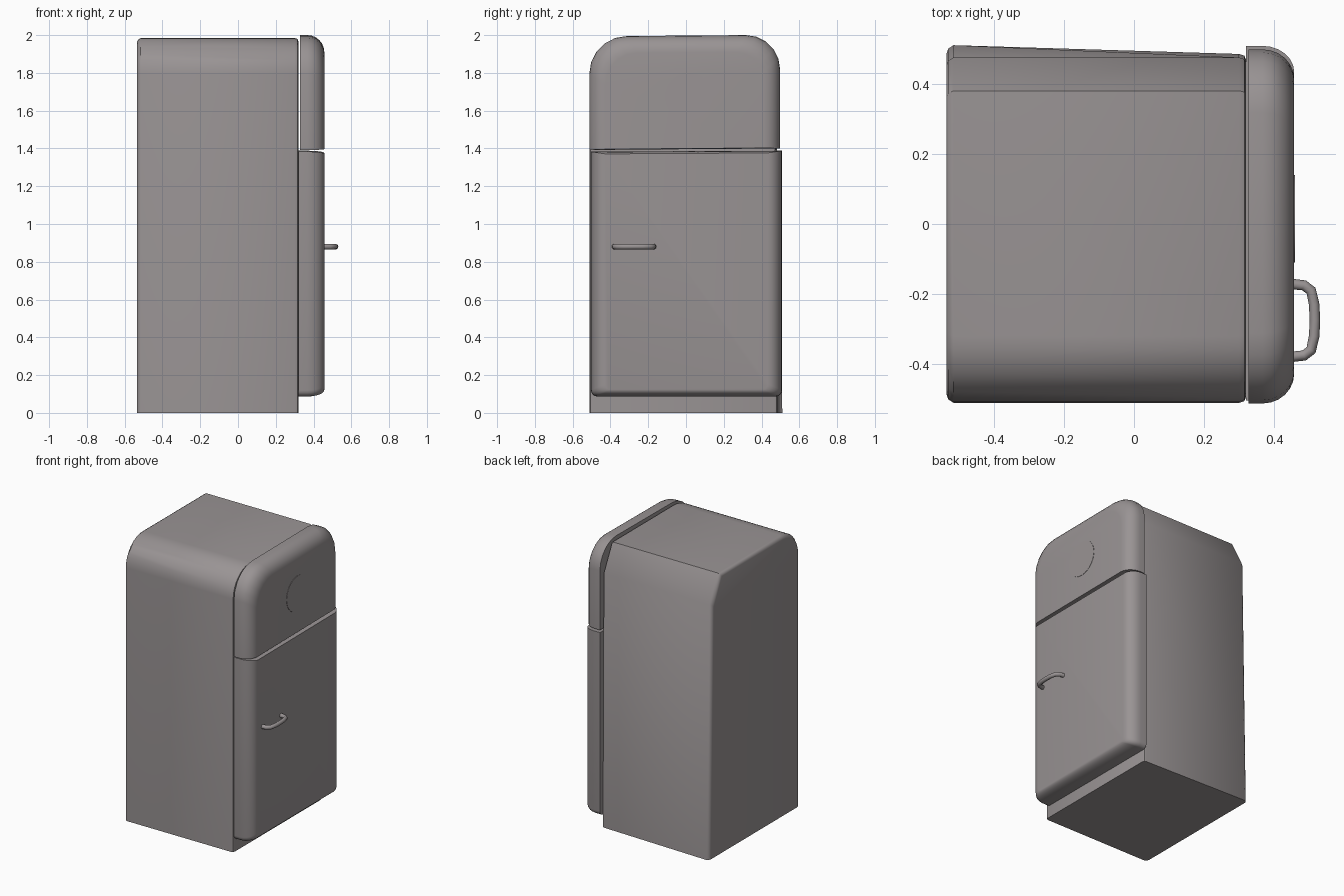
import bpy, bmesh
from math import cos, sin, pi, radians

cube = bpy.data.objects.get("Cube")
if cube:
    bpy.data.objects.remove(cube)

mat = bpy.data.materials.new("warm_grey_enamel")
mat.use_nodes = True
GREY = (0.32, 0.295, 0.297, 1)
mat.diffuse_color = GREY
mat.node_tree.nodes["Principled BSDF"].inputs["Base Color"].default_value = GREY


def finish(obj, angle=40):
    """Assign the material and smooth the rounded edges."""
    obj.data.materials.append(mat)
    bpy.ops.object.select_all(action='DESELECT')
    obj.select_set(True)
    bpy.context.view_layer.objects.active = obj
    bpy.ops.object.shade_smooth_by_angle(angle=radians(angle))


def arc(cy, cz, r, start, end, steps=6):
    """Points of a corner arc in the y-z plane, angles in degrees."""
    angles = [radians(start + (end - start) * i / steps) for i in range(steps + 1)]
    return [(cy + r * cos(a), cz + r * sin(a)) for a in angles]


def inset(points, side, top, bottom):
    """Pull an outline in by separate side, top and bottom amounts."""
    ys, zs = [p[0] for p in points], [p[1] for p in points]
    y0, y1, z0, z1 = min(ys), max(ys), min(zs), max(zs)
    return [(y0 + side + (y - y0) / (y1 - y0) * (y1 - y0 - 2 * side),
             z0 + bottom + (z - z0) / (z1 - z0) * (z1 - z0 - top - bottom))
            for y, z in points]


def loft(name, rings):
    """Skin a list of (x, outline) rings and cap both ends."""
    bm = bmesh.new()
    loops = [[bm.verts.new((x, y, z)) for y, z in pts] for x, pts in rings]
    n = len(loops[0])
    for a, b in zip(loops, loops[1:]):
        for i in range(n):
            j = (i + 1) % n
            bm.faces.new((a[i], a[j], b[j], b[i]))
    bm.faces.new(loops[0])
    bm.faces.new(loops[-1])
    bmesh.ops.recalc_face_normals(bm, faces=bm.faces)
    mesh = bpy.data.meshes.new(name)
    bm.to_mesh(mesh)
    bm.free()
    obj = bpy.data.objects.new(name, mesh)
    bpy.context.collection.objects.link(obj)
    finish(obj)
    return obj


def door(name, outline, x0, side, top, bottom, bulge=0.09, front=0.457, steps=6):
    """Slab whose front edge is rolled over by a quarter ellipse."""
    rings = [(x0, outline)]
    for i in range(steps + 1):
        a = pi / 2 * i / steps
        k = 1 - cos(a)
        rings.append((front - bulge + bulge * sin(a),
                      inset(outline, side * k, top * k, bottom * k)))
    return loft(name, rings)


# Cabinet: one round shoulder, one slanted shoulder, slightly skewed side
def cabinet_outline(foot):
    return ([(-0.51, 0), (foot, 0), (0.475, 1.80), (0.38, 1.985)]
            + arc(-0.32, 1.795, 0.19, 90, 180, 8))


back, front = cabinet_outline(0.51), cabinet_outline(0.485)
loft("cabinet", [(-0.535, inset(back, 0.025, 0.025, 0)),
                 (-0.53, inset(back, 0.01, 0.01, 0)),
                 (-0.515, back),
                 (0.30, front),
                 (0.315, inset(front, 0.005, 0.005, 0)),
                 (0.32, inset(front, 0.018, 0.018, 0))])

# Lower door
low = (arc(-0.47, 0.12, 0.033, 180, 270, 4) + arc(0.475, 0.12, 0.033, 270, 360, 4)
       + [(0.508, 1.388), (-0.503, 1.383)])
door("lower_door", low, 0.32, 0.075, 0.012, 0.035)

# Upper door with rounded top corners
high = ([(-0.512, 1.392), (0.498, 1.4)]
        + arc(0.318, 1.82, 0.18, 0, 90, 5) + arc(-0.312, 1.795, 0.2, 90, 180, 5))
door("upper_door", high, 0.327, 0.085, 0.09, 0.004)

# Round flush badge plate
bpy.ops.mesh.primitive_cylinder_add(vertices=48, radius=0.125, depth=0.006,
                                    location=(0.456, 0.015, 1.675),
                                    rotation=(0, pi / 2, 0))
badge = bpy.context.object
badge.name = "round_plate"
finish(badge)

# Pull handle: a bent tube
curve = bpy.data.curves.new("door_handle", 'CURVE')
curve.dimensions = '3D'
curve.bevel_depth = 0.015
curve.bevel_resolution = 3
curve.use_fill_caps = True
path = [(0.44, -0.38), (0.485, -0.375), (0.505, -0.36), (0.514, -0.32), (0.516, -0.275),
        (0.514, -0.23), (0.505, -0.19), (0.485, -0.175), (0.44, -0.17)]
spline = curve.splines.new('POLY')
spline.points.add(len(path) - 1)
for p, (x, y) in zip(spline.points, path):
    p.co = (x, y, 0.88, 1)
handle = bpy.data.objects.new("door_handle", curve)
bpy.context.collection.objects.link(handle)
bpy.ops.object.select_all(action='DESELECT')
handle.select_set(True)
bpy.context.view_layer.objects.active = handle
bpy.ops.object.convert(target='MESH')
finish(bpy.context.object)
